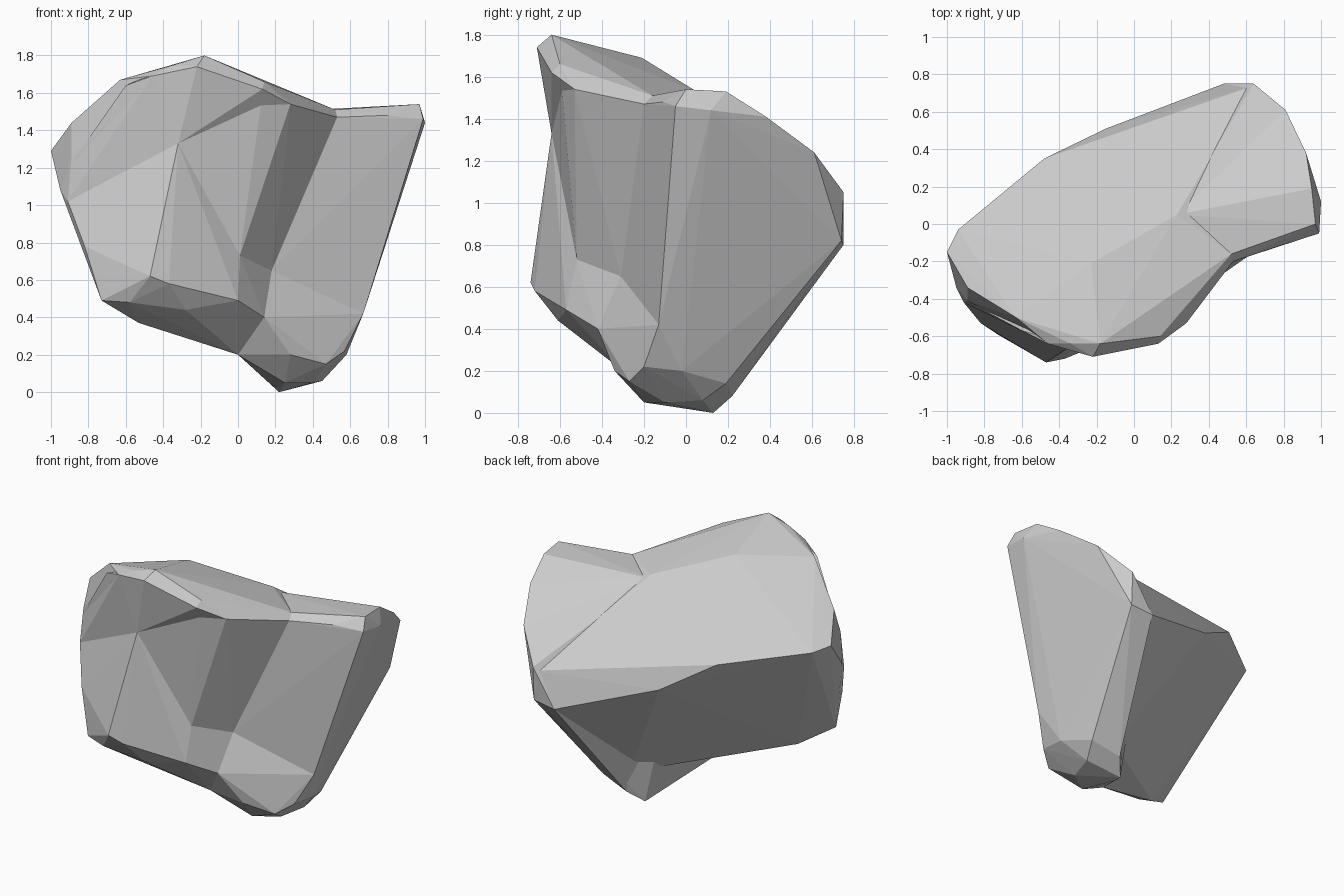
import bpy, bmesh

if "Cube" in bpy.data.objects:
    bpy.data.objects.remove(bpy.data.objects["Cube"])


def hull(name, pts):
    """Faceted convex chunk of stone around a few corner points."""
    bm = bmesh.new()
    verts = [bm.verts.new(p) for p in pts]
    bmesh.ops.convex_hull(bm, input=verts)
    loose = [v for v in bm.verts if not v.link_faces]
    bmesh.ops.delete(bm, geom=loose, context='VERTS')
    bmesh.ops.recalc_face_normals(bm, faces=bm.faces)
    me = bpy.data.meshes.new(name)
    bm.to_mesh(me)
    bm.free()
    ob = bpy.data.objects.new(name, me)
    bpy.context.collection.objects.link(ob)
    return ob


# Edge running round the back, and the corners shared along the front creases
back = [(.48, .75, .8), (-.15, .51, 1.01), (-.48, .35, 1.21), (-.94, -.03, 1.27), (-1, -.15, 1.29)]
crease = [(-.32, -.64, 1.33), (.01, -.52, .73), (-.91, -.42, 1.02), (-.95, -.34, 1.08)]
notch = [(.18, -.31, .65), (.53, -.2, 1.47)]
crest = [(.64, .74, 1.02), (.52, -.16, 1.51)]
heel = [(.67, -.13, .42), (.45, .45, .47), (.3, .22, .08), (.5, .19, .14), (.58, -.02, .2)]
rim = [(-.18, -.64, 1.8), (.14, -.6, 1.66), (.28, -.53, 1.54), (-.34, -.64, 1.75), (-.46, -.64, 1.69)]

# Upper body with the peak
upper = hull("rock_body", back + crease + notch + crest + rim + [
    (-.63, -.5, 1.67), (-.89, -.34, 1.44), (-.89, -.41, 1.26), (-.23, -.21, 1.69),
    (.23, .05, 1.53)])

# Lip overhanging the front
lip = hull("front_lip", rim + crease[:1] + [
    (-.22, -.71, 1.74), (.13, -.64, 1.62), (-.17, -.6, 1.4), (-.6, -.57, 1.64),
    (-.88, -.42, 1.24), (-.2, -.4, 1.5)])

# Lower front lobe and sloping underside
lower = hull("lower_lobe", back + crease + notch[:1] + [
    (-.47, -.74, .62), (-.37, -.72, .58), (0, -.57, .49), (.14, -.42, .4),
    (-.28, -.61, .44), (-.58, -.64, .48), (-.73, -.59, .49), (-.76, -.57, .62),
    (-.82, -.53, .78), (-.53, -.46, .37), (0, -.3, .2), (.3, .17, .2)])

# Right-hand wedge
wedge = hull("right_wedge", notch + crest + back[:1] + heel + [
    (.8, -.11, 1.48), (.97, 0, 1.54), (.99, -.05, 1.46), (1, .12, 1.44),
    (.95, .19, 1.53), (.92, .38, 1.41), (.81, .61, 1.24), (.71, .68, 1.1),
    (.64, .75, 1.05), (.64, .74, .82), (.23, .05, 1.5), (.1, .1, .6)])

# Blunt foot under the wedge
foot = hull("foot", notch[:1] + heel + [
    (.14, -.42, .4), (0, -.3, .2), (.28, -.34, .2), (.47, -.27, .15), (.57, -.2, .22),
    (.25, -.2, .05), (.4, -.1, .05), (.45, .08, .06), (.22, .13, .0), (.2, .05, .02),
    (.1, .1, .6)])

# Fuse the chunks into one stone
parts = (lip, lower, wedge, foot)
for part in parts:
    m = upper.modifiers.new("fuse", 'BOOLEAN')
    m.operation, m.solver, m.object = 'UNION', 'EXACT', part
bpy.context.view_layer.update()
dg = bpy.context.evaluated_depsgraph_get()
fused = bpy.data.meshes.new_from_object(upper.evaluated_get(dg))
upper.modifiers.clear()
upper.data = fused
for part in parts:
    bpy.data.objects.remove(part)
upper.name = "rock"
